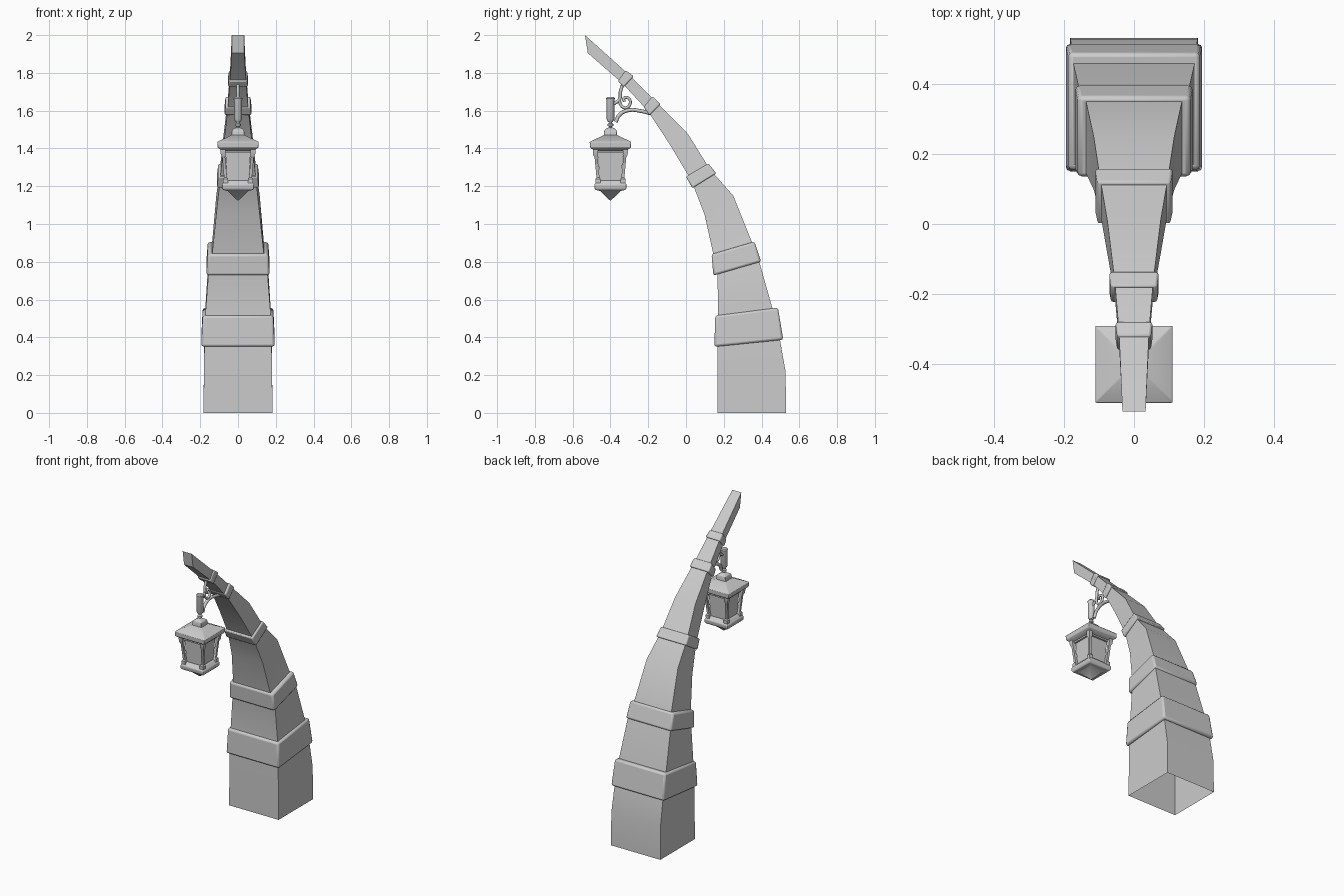
import bpy, bmesh, math
from mathutils import Vector

if "Cube" in bpy.data.objects:
    bpy.data.objects.remove(bpy.data.objects["Cube"])

LY = -0.40  # lantern axis position in y


def finish(name, bm, bevel=0.0, segs=2):
    me = bpy.data.meshes.new(name)
    bm.to_mesh(me)
    bm.free()
    ob = bpy.data.objects.new(name, me)
    bpy.context.collection.objects.link(ob)
    for p in me.polygons:
        p.use_smooth = True
    me.set_sharp_from_angle(angle=math.radians(35))
    if bevel:
        m = ob.modifiers.new("soft_edges", 'BEVEL')
        m.width, m.segments, m.limit_method = bevel, segs, 'ANGLE'
        m.angle_limit = math.radians(35)
    return ob


def loft(name, loops, cap_start=True, cap_end=True, bevel=0.0):
    """Skin a list of equal-length point loops."""
    bm = bmesh.new()
    rows = [[bm.verts.new(p) for p in lp] for lp in loops]
    n = len(rows[0])
    for a, b in zip(rows, rows[1:]):
        for i in range(n):
            j = (i + 1) % n
            bm.faces.new((a[i], a[j], b[j], b[i]))
    if cap_start:
        bm.faces.new(rows[0][::-1])
    if cap_end:
        bm.faces.new(rows[-1])
    return finish(name, bm, bevel)


def section(fy, fz, by, bz, w):
    return [Vector(p) for p in ((-w, fy, fz), (w, fy, fz), (w, by, bz), (-w, by, bz))]


def square_stack(name, prof, bevel=0.0):
    return loft(name, [section(LY - h, z, LY + h, z, h) for z, h in prof], bevel=bevel)


def round_stack(name, prof, n=12):
    return loft(name, [[(r * math.cos(2 * math.pi * i / n), LY + r * math.sin(2 * math.pi * i / n), z)
                        for i in range(n)] for z, r in prof])


# curved tapering post: front edge y,z / back edge y,z / half width
post = [(.167, 0, .53, 0, .182), (.167, .20, .527, .22, .181), (.167, .35, .495, .40, .178),
        (.170, .52, .457, .556, .173), (.167, .73, .388, .80, .157), (.147, .83, .355, .89, .138),
        (.098, 1.05, .25, 1.15, .115), (.030, 1.227, .127, 1.289, .096),
        (-.085, 1.42, .01, 1.477, .076), (-.203, 1.60, -.161, 1.65, .055),
        (-.338, 1.746, -.303, 1.792, .043), (-.52, 1.905, -.535, 2.0, .033)]
loft("curved_post", [section(*s) for s in post], cap_start=False)

# bands around the post: bottom section, top section
bands = [((.150, .35, .515, .387, .195), (.155, .515, .487, .557, .187)),
         ((.145, .727, .398, .80, .168), (.135, .84, .362, .907, .160)),
         ((.034, 1.19, .16, 1.268, .111), (0, 1.25, .119, 1.32, .104)),
         ((-.193, 1.575, -.135, 1.634, .071), (-.224, 1.618, -.177, 1.676, .066)),
         ((-.330, 1.724, -.277, 1.782, .053), (-.361, 1.756, -.319, 1.814, .048))]
for k, (lo, hi) in enumerate(bands):
    lo, hi = section(*lo), section(*hi)
    inner = [[sum(s, Vector()) / 4 + (p - sum(s, Vector()) / 4) * .8 for p in s] for s in (lo, hi)]
    loft(f"post_band_{k + 1}", [inner[0], lo, hi, inner[1]], False, False, bevel=.012 if k < 2 else .007)

# lantern roof, base and glass
square_stack("lantern_roof", [(1.385, .075), (1.40, .102), (1.405, .108), (1.435, .11), (1.47, .036)], .003)
square_stack("roof_cupola", [(1.46, .034), (1.488, .034), (1.50, .030), (1.512, .010)], .002)
square_stack("lantern_base", [(1.125, .003), (1.175, .055), (1.18, .078), (1.19, .085),
                              (1.21, .085), (1.23, .068)], .003)
square_stack("lantern_glass", [(1.22, .057), (1.39, .067)])

# corner posts with end blocks, and rails between them
for sx in (-1, 1):
    for sy in (-1, 1):
        loops = []
        for z, c, t in ((1.215, .066, .013), (1.238, .067, .013), (1.246, .066, .008),
                        (1.355, .076, .008), (1.365, .078, .013), (1.395, .080, .013)):
            cx, cy = sx * c, LY + sy * c
            loops.append([(cx + a * t, cy + b * t, z) for a, b in ((-1, -1), (1, -1), (1, 1), (-1, 1))])
        loft("lantern_corner_post", loops)
square_stack("lantern_top_rail", [(1.378, .078), (1.40, .080)])

# hanger: stem, bead and socket
round_stack("hanger_stem", [(1.49, .008), (1.515, .008), (1.52, .015), (1.53, .015), (1.536, .008), (1.56, .008)])
round_stack("hanger_socket", [(1.54, .012), (1.555, .021), (1.655, .021), (1.665, .024), (1.672, .018)])


def rod(name, pts, r):
    cu = bpy.data.curves.new(name, 'CURVE')
    cu.dimensions = '3D'
    cu.bevel_depth, cu.bevel_resolution, cu.use_fill_caps = r, 2, True
    cu.resolution_u = 6
    sp = cu.splines.new('BEZIER')
    sp.bezier_points.add(len(pts) - 1)
    for bp, (y, z) in zip(sp.bezier_points, pts):
        bp.co = (0, y, z)
        bp.handle_left_type = bp.handle_right_type = 'AUTO'
    ob = bpy.data.objects.new(name, cu)
    bpy.context.collection.objects.link(ob)


# scrolled bracket
rod("lower_bracket_arm", [(-.372, 1.54), (-.352, 1.578), (-.30, 1.603), (-.24, 1.598), (-.185, 1.585)], .010)
rod("upper_bracket_arm", [(-.335, 1.74), (-.347, 1.70), (-.352, 1.66), (-.385, 1.635)], .009)
rod("bracket_scroll", [(-.352, 1.67), (-.345, 1.63), (-.318, 1.615), (-.295, 1.64), (-.308, 1.668),
                       (-.330, 1.664), (-.326, 1.648)], .008)
